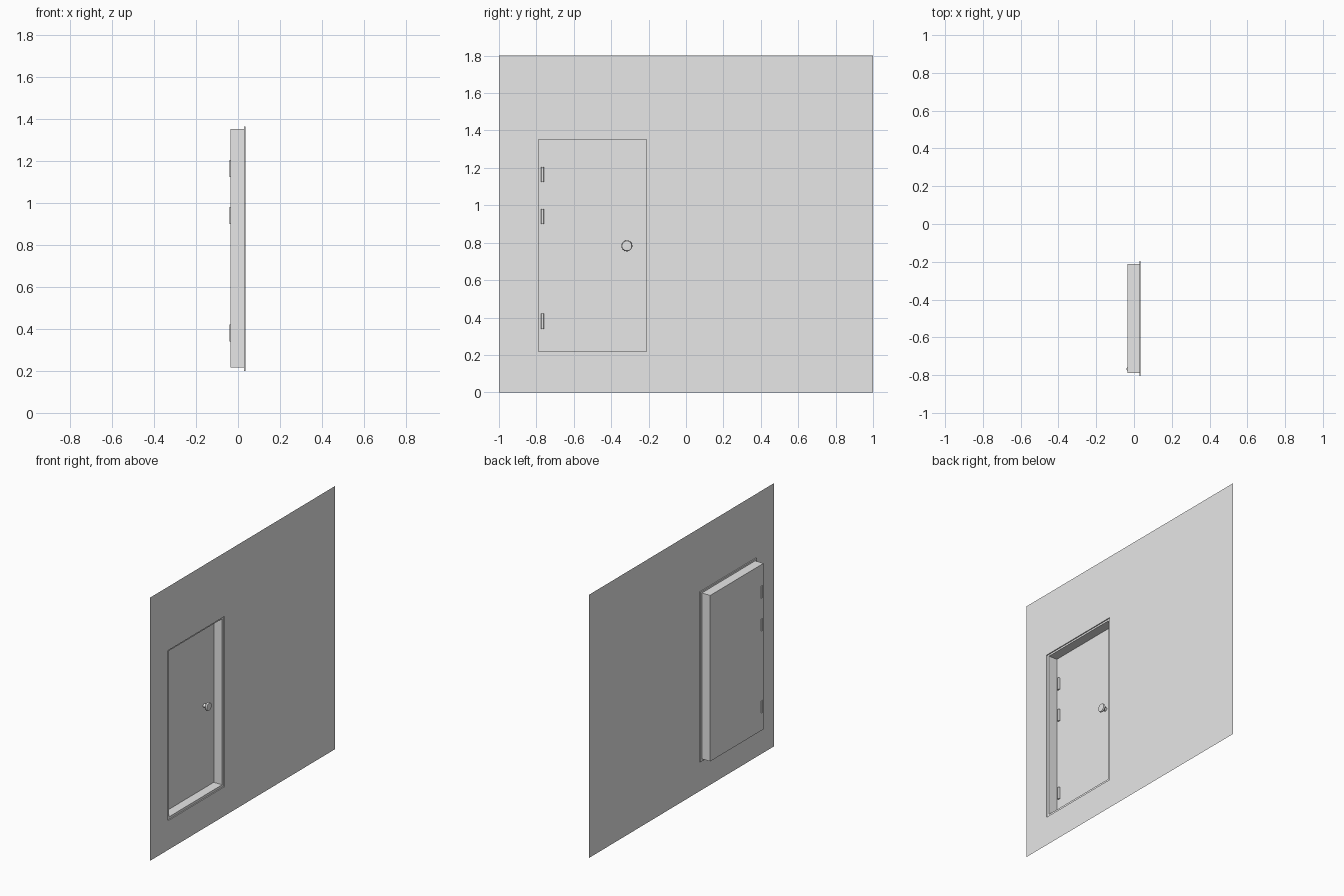
import bpy, bmesh
from math import pi

cube = bpy.data.objects.get("Cube")
if cube:
    bpy.data.objects.remove(cube)

grey = bpy.data.materials.new("plain_grey")
grey.use_nodes = True
colour = (0.8, 0.8, 0.8, 1)
grey.diffuse_color = colour
grey.node_tree.nodes["Principled BSDF"].inputs["Base Color"].default_value = colour

WALL_X, LEDGE_X, DOOR_X = 0.035, 0.028, -0.035
# Rectangles as (y min, y max, z min, z max)
WALL = (-1, 1, 0, 1.8)
CASING = (-0.806, -0.197, 0.2, 1.364)
OPENING = (-0.788, -0.212, 0.217, 1.352)


def rect(bm, x, r):
    y0, y1, z0, z1 = r
    return [bm.verts.new((x, y, z)) for y, z in ((y0, z0), (y1, z0), (y1, z1), (y0, z1))]


def bridge(bm, a, b):
    for i in range(4):
        j = (i + 1) % 4
        bm.faces.new((a[i], a[j], b[j], b[i]))


def finish(name, bm):
    mesh = bpy.data.meshes.new(name)
    bm.to_mesh(mesh)
    bm.free()
    ob = bpy.data.objects.new(name, mesh)
    mesh.materials.append(grey)
    bpy.context.collection.objects.link(ob)
    return ob


# Thin wall sheet with a doorway cut in it
bm = bmesh.new()
bridge(bm, rect(bm, WALL_X, WALL), rect(bm, WALL_X, CASING))
finish("wall", bm)

# Stepped casing and deep reveal
bm = bmesh.new()
loops = [rect(bm, WALL_X, CASING), rect(bm, LEDGE_X, CASING),
         rect(bm, LEDGE_X, OPENING), rect(bm, DOOR_X, OPENING)]
for a, b in zip(loops, loops[1:]):
    bridge(bm, a, b)
finish("door_frame", bm)

# Door panel closing the back of the recess
bm = bmesh.new()
bm.faces.new(rect(bm, DOOR_X, OPENING))
finish("door", bm)

# Hinge barrels
for name, z in (("lower", 0.38), ("middle", 0.94), ("upper", 1.165)):
    bpy.ops.mesh.primitive_cylinder_add(vertices=12, radius=0.009, depth=0.082,
                                        location=(DOOR_X + 0.003, -0.767, z))
    ob = bpy.context.object
    ob.name = name + "_hinge"
    ob.data.materials.append(grey)
    bpy.ops.object.shade_smooth_by_angle()

# Turned knob: a neck that flares into a rounded disc
bm = bmesh.new()
profile = [(0, 0), (0.012, 0), (0.012, 0.018), (0.024, 0.022), (0.029, 0.03),
           (0.026, 0.038), (0, 0.04)]
verts = [bm.verts.new((r, 0, h)) for r, h in profile]
edges = [bm.edges.new(p) for p in zip(verts, verts[1:])]
bmesh.ops.spin(bm, geom=verts + edges, cent=(0, 0, 0), axis=(0, 0, 1),
               angle=2 * pi, steps=24)
bmesh.ops.remove_doubles(bm, verts=bm.verts, dist=0.0001)
bmesh.ops.recalc_face_normals(bm, faces=bm.faces)
knob = finish("door_knob", bm)
knob.rotation_euler = (0, pi / 2, 0)
knob.location = (DOOR_X, -0.316, 0.783)
bpy.context.view_layer.objects.active = knob
bpy.ops.object.select_all(action="DESELECT")
knob.select_set(True)
bpy.ops.object.shade_smooth_by_angle()
